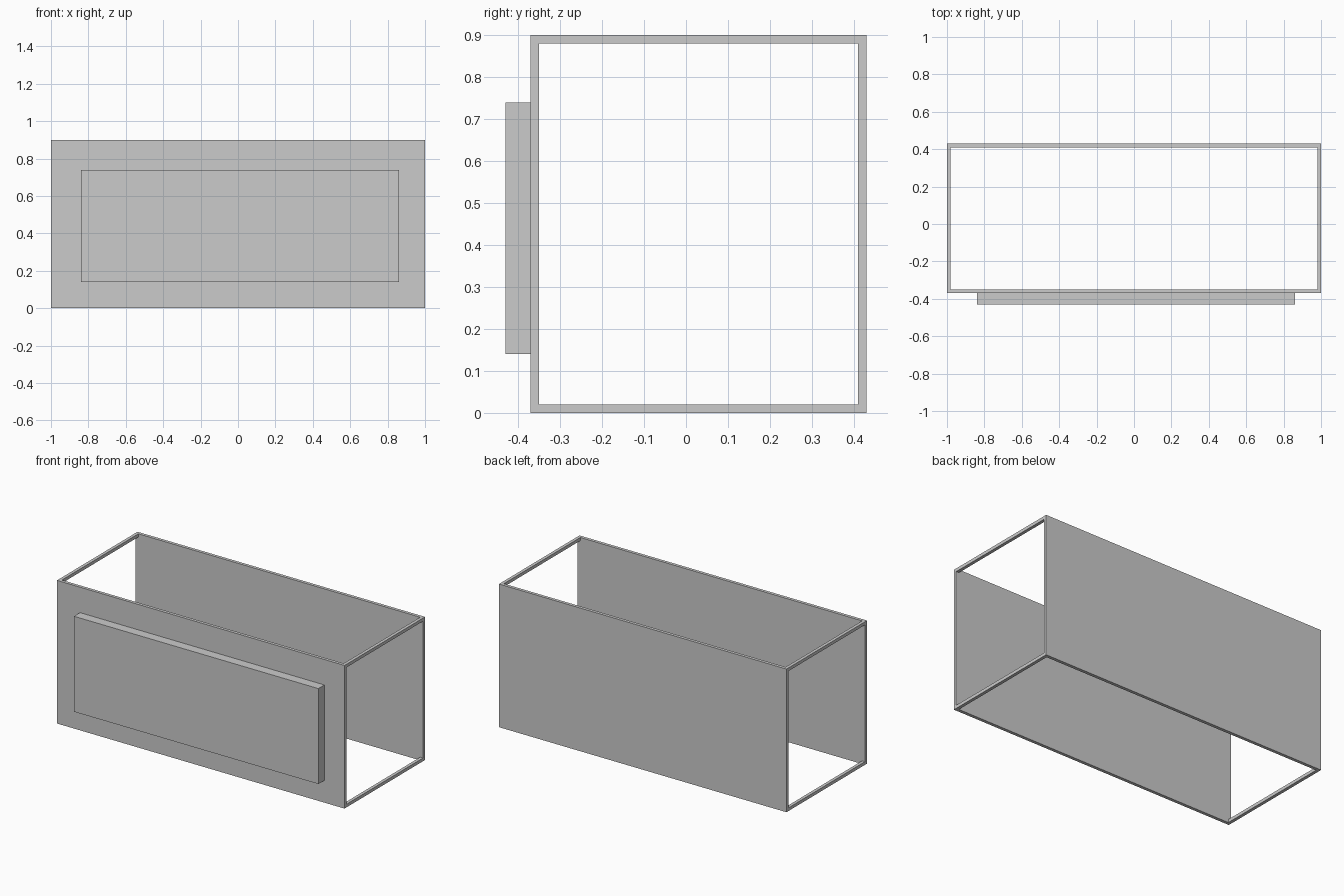
import bpy

if "Cube" in bpy.data.objects:
    bpy.data.objects.remove(bpy.data.objects["Cube"])


def box(name, x, y, z):
    """Box from (min, max) ranges on each axis."""
    bpy.ops.mesh.primitive_cube_add(size=1)
    ob = bpy.context.object
    ob.name = name
    ob.location = [(a + b) / 2 for a, b in (x, y, z)]
    ob.scale = [b - a for a, b in (x, y, z)]
    bpy.ops.object.transform_apply(location=True, rotation=False, scale=True)
    return ob


T = 0.02                      # wall and bar thickness
L, H = 1.0, 0.9               # half length, height
FRONT, BACK = -0.37, 0.43     # depth of the open case

# Long walls
box("front_wall", (-L, L), (FRONT, FRONT + T), (0, H))
box("back_wall", (-L, L), (BACK - T, BACK), (0, H))

# Cross bars joining the walls at both open ends
for side, x in (("left", (-L, -L + T)), ("right", (L - T, L))):
    for level, z in (("bottom", (0, T)), ("top", (H - T, H))):
        box(f"{side}_{level}_bar", x, (FRONT + T, BACK - T), z)

# Raised panel on the front
box("front_panel", (-0.84, 0.86), (-0.43, FRONT), (0.14, 0.74))
